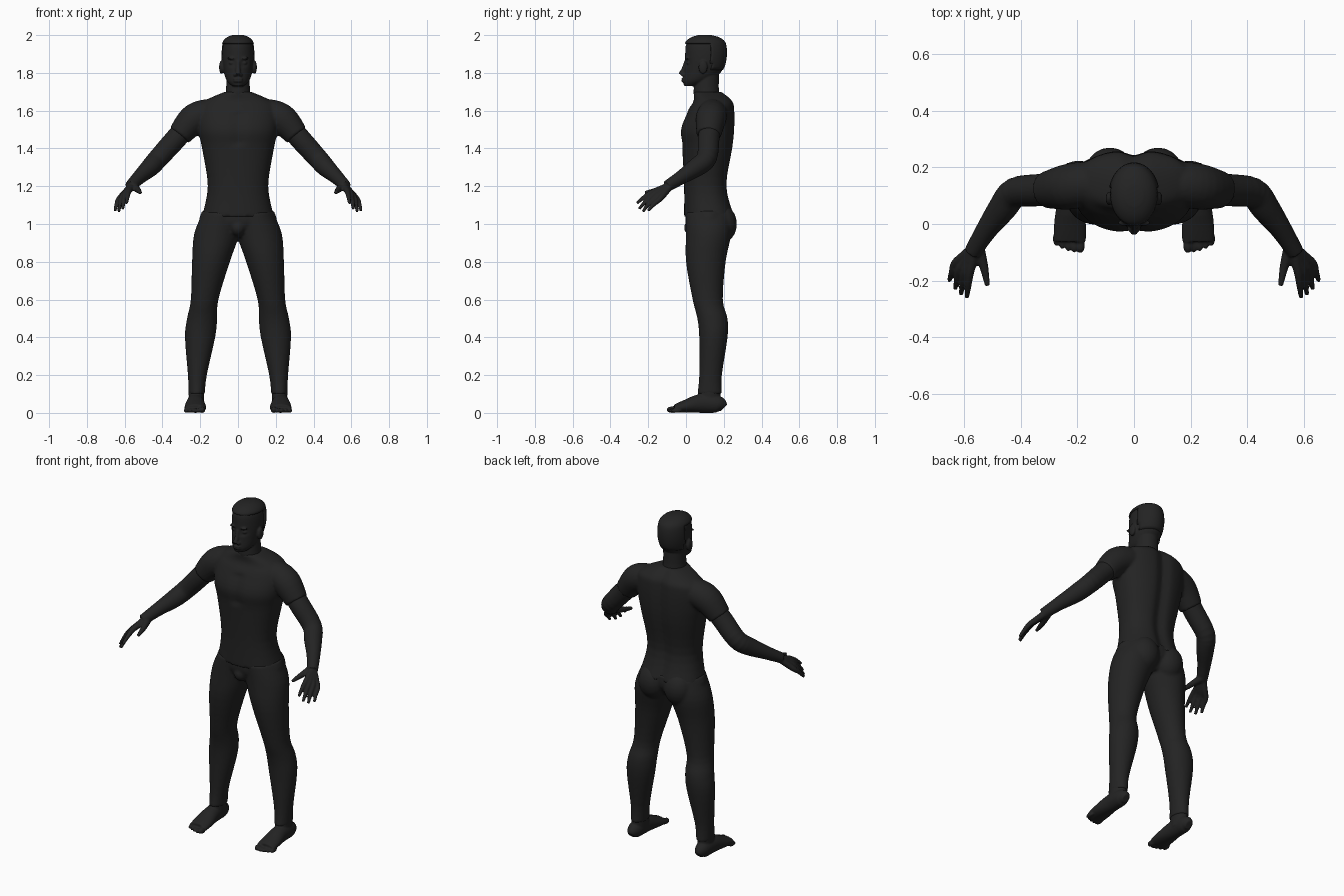
import bpy, bmesh, math
from mathutils import Vector, Matrix

cube = bpy.data.objects.get("Cube")
if cube:
    bpy.data.objects.remove(cube)

SHADE = 0.017
COLOUR = (SHADE, SHADE, SHADE, 1)
material = bpy.data.materials.new("near_black")
material.use_nodes = True
material.diffuse_color = COLOUR
shader = next(node for node in material.node_tree.nodes if node.type == 'BSDF_PRINCIPLED')
shader.inputs["Base Color"].default_value = COLOUR
UP = Vector((0, 0, 1))


def spline(points, steps=4):
    """Smooth interpolation through tuples of any length."""
    padded = [points[0], *points, points[-1]]
    result = []
    for before, start, end, after in zip(padded, padded[1:], padded[2:], padded[3:]):
        for step in range(steps):
            t = step / steps
            row = []
            for a, b, c, d in zip(before, start, end, after):
                slope_in, slope_out = (c - a) / 2, (d - b) / 2
                ease = t * t * (3 - 2 * t)
                row.append(b + (c - b) * ease + slope_in * t * (1 - t) ** 2
                           - slope_out * t * t * (1 - t))
            result.append(row)
    return result + [list(points[-1])]


def loft(bm, stations, follow=False, power=2, sides=32, mirror=False):
    """Skin oval rings (x, y, z, width, depth), level or square to the path."""
    path = spline(stations)
    for side in ((1, -1) if mirror else (1,)):
        rings = []
        for i, (x, y, z, width, depth) in enumerate(path):
            across, forward = Vector((1, 0, 0)), Vector((0, 1, 0))
            if follow:
                previous, following = path[max(i - 1, 0)], path[min(i + 1, len(path) - 1)]
                tangent = (Vector(following[:3]) - Vector(previous[:3])).normalized()
                across = UP.cross(tangent).normalized()
                forward = tangent.cross(across)
            ring = []
            for k in range(sides):
                angle = math.tau * k / sides
                c, s = math.cos(angle), math.sin(angle)
                point = (Vector((x, y, z))
                         + across * width * math.copysign(abs(c) ** (2 / power), c)
                         + forward * depth * math.copysign(abs(s) ** (2 / power), s))
                point.x *= side
                ring.append(bm.verts.new(point))
            rings.append(ring)
        for lower, upper in zip(rings, rings[1:]):
            for k in range(sides):
                n = (k + 1) % sides
                bm.faces.new((lower[k], lower[n], upper[n], upper[k]))
        bm.faces.new(rings[0])
        bm.faces.new(rings[-1])


def level(rows, centre=lambda z: 0):
    """Rows of (z, half width, front, back) to loft stations."""
    return [(centre(z), (front + back) / 2, z, width, (back - front) / 2)
            for z, width, front, back in rows]


def tube(bm, points, sides=24, mirror=True):
    """Round limb through (x, y, z, radius) points."""
    loft(bm, [(*point, point[-1]) for point in points], True, sides=sides, mirror=mirror)


def ball(bm, centre, size, mirror=False):
    for side in ((1, -1) if mirror else (1,)):
        place = Matrix.Translation((centre[0] * side, *centre[1:])) @ Matrix.Diagonal((*size, 1))
        bmesh.ops.create_uvsphere(bm, u_segments=20, v_segments=12, radius=1, matrix=place)


def finish(name, bm, voxel=None, smoothing=3):
    """Make the object; a voxel size fuses overlapping pieces into one skin."""
    bmesh.ops.recalc_face_normals(bm, faces=bm.faces)
    mesh = bpy.data.meshes.new(name)
    bm.to_mesh(mesh)
    bm.free()
    mesh.materials.append(material)
    for polygon in mesh.polygons:
        polygon.use_smooth = True
    body_part = bpy.data.objects.new(name, mesh)
    bpy.context.collection.objects.link(body_part)
    if voxel:
        fuse = body_part.modifiers.new("fuse", 'REMESH')
        fuse.mode = 'VOXEL'
        fuse.voxel_size = voxel
        fuse.use_smooth_shade = True
        soften = body_part.modifiers.new("soften", 'SMOOTH')
        soften.factor = 0.5
        soften.iterations = smoothing
    return body_part


# Shirt: torso with spine and chest grooves, and short sleeves
bm = bmesh.new()
loft(bm, level([(1.04, .19, -.01, .26), (1.2, .16, -.01, .22), (1.4, .19, -.02, .25),
                (1.5, .21, -.03, .26), (1.6, .21, .01, .26), (1.65, .18, .04, .25),
                (1.7, .07, .04, .2)]), power=2.3, sides=64)
for vert in bm.verts:
    groove = math.exp(-(vert.co.x / .035) ** 2)
    if vert.co.y > .17:
        vert.co.y -= .02 * groove
    elif vert.co.y < .05 and 1.4 < vert.co.z < 1.6:
        vert.co.y += .01 * groove
tube(bm, [(.08, .14, 1.58, .08), (.17, .14, 1.58, .08), (.24, .13, 1.55, .08),
          (.31, .12, 1.47, .064)])
finish("shirt", bm, .008)

# Trousers: legs splaying towards the feet, pelvis and seat
bm = bmesh.new()
loft(bm, level([(.1, .043, .06, .19), (.2, .05, .07, .19), (.4, .08, .07, .22),
                (.5, .08, .06, .22), (.6, .073, .035, .195), (.8, .1, 0, .21),
                (.95, .12, 0, .24), (1.06, .1, 0, .24)],
               centre=lambda z: .22 - .12 * z * z), mirror=True)
loft(bm, level([(.93, .08, .04, .19), (1, .2, 0, .24), (1.07, .19, 0, .24)]))
ball(bm, (.085, .19, 1), (.085, .08, .1), mirror=True)
ball(bm, (0, .035, .98), (.04, .045, .045))
finish("trousers", bm, .008)

# Head: skull with eye sockets, brows, nose, lips, ears and neck
skull = [(1.73, .03, -.01, .06), (1.76, .06, -.015, .13), (1.81, .076, -.01, .19),
         (1.88, .084, -.005, .21), (1.95, .078, 0, .205), (1.98, .056, .03, .175),
         (1.994, .025, .07, .13)]
EYE = Vector((.034, .014, 1.853))
bm = bmesh.new()
loft(bm, level(skull), sides=48)
for vert in bm.verts:
    if vert.co.y < .06:
        sideways = (abs(vert.co.x) - EYE.x) / .018
        height = (vert.co.z - EYE.z) / .013
        vert.co.y += .014 * math.exp(-sideways ** 2 - height ** 2)
ball(bm, EYE, (.014, .012, .01), mirror=True)
ball(bm, EYE + Vector((0, -.01, .024)), (.024, .01, .007), mirror=True)
tube(bm, [(0, 0, 1.86, .01), (0, -.012, 1.82, .012), (0, -.027, 1.79, .015)], mirror=False)
ball(bm, (.014, -.014, 1.79), (.01, .014, .01), mirror=True)
for lip_height in (1.768, 1.756):
    ball(bm, (0, -.014, lip_height), (.025, .01, .006))
ball(bm, (.088, .09, 1.83), (.012, .024, .036), mirror=True)
loft(bm, level([(1.63, .08, .05, .195), (1.7, .065, .04, .175), (1.79, .06, .05, .175)]))
finish("head", bm, .0045)

# Short hair: a shell just outside the skull with a stepped hairline
bm = bmesh.new()
grow = .006
loft(bm, level([(z + grow, width + grow, front - grow, back + grow)
                for z, width, front, back in skull]), sides=48)
bare = []
for face in bm.faces:
    middle = face.calc_center_median()
    hairline = 1.815 if middle.y > .135 else 1.958
    if middle.z < hairline:
        bare.append(face)
bmesh.ops.delete(bm, geom=bare, context='FACES')
shell = finish("hair", bm).modifiers.new("thickness", 'SOLIDIFY')
shell.thickness = .01
shell.offset = -1

# Arms and hands: fingers fan out from the wrist and fuse into the palm
bm = bmesh.new()
tube(bm, [(.26, .13, 1.53, .056), (.33, .12, 1.45, .057), (.42, .11, 1.35, .054),
          (.465, .055, 1.3, .05), (.52, -.02, 1.25, .038), (.57, -.1, 1.2, .03)])
wrist = Vector((.56, -.08, 1.205))
index_knuckle, little_knuckle = Vector((.58, -.175, 1.17)), Vector((.632, -.14, 1.13))
index_tip, little_tip = Vector((.59, -.26, 1.11)), Vector((.652, -.2, 1.07))
FINGERS = 4
for finger in range(FINGERS):
    spread = finger / (FINGERS - 1)
    arch = math.sin(math.pi * spread)
    knuckle = index_knuckle.lerp(little_knuckle, spread) + Vector((0, -.01, 0)) * arch
    tip = index_tip.lerp(little_tip, spread) + Vector((0, -.01, -.02)) * arch
    bend = knuckle.lerp(tip, .5) + UP * .005
    tube(bm, [(*wrist.lerp(knuckle, .1), .019), (*wrist.lerp(knuckle, .6), .018),
              (*knuckle, .015), (*bend, .012), (*tip, .008)], sides=12)
tube(bm, [(.55, -.08, 1.2, .022), (.53, -.15, 1.18, .016), (.517, -.218, 1.166, .009)], sides=12)
finish("arms_and_hands", bm, .005, smoothing=2)

# Bare feet: each slice rests on the ground, with a row of toes in front
bm = bmesh.new()
ANKLE = .22
slices = [(.2, .02, .05), (.17, .04, .09), (.08, .046, .1), (0, .056, .07), (-.06, .056, .044)]
loft(bm, [(ANKLE + .006, y, top / 2, width, top / 2) for y, width, top in slices],
     True, mirror=True)
loft(bm, level([(.04, .04, .06, .18), (.15, .042, .07, .184)], centre=lambda z: ANKLE), mirror=True)
for toe in range(5):
    size = .012 if toe else .017
    ball(bm, (.19 + .021 * toe, -.075 + .0015 * toe ** 2, size), (size, .028, size), mirror=True)
finish("feet", bm, .005, smoothing=2)
